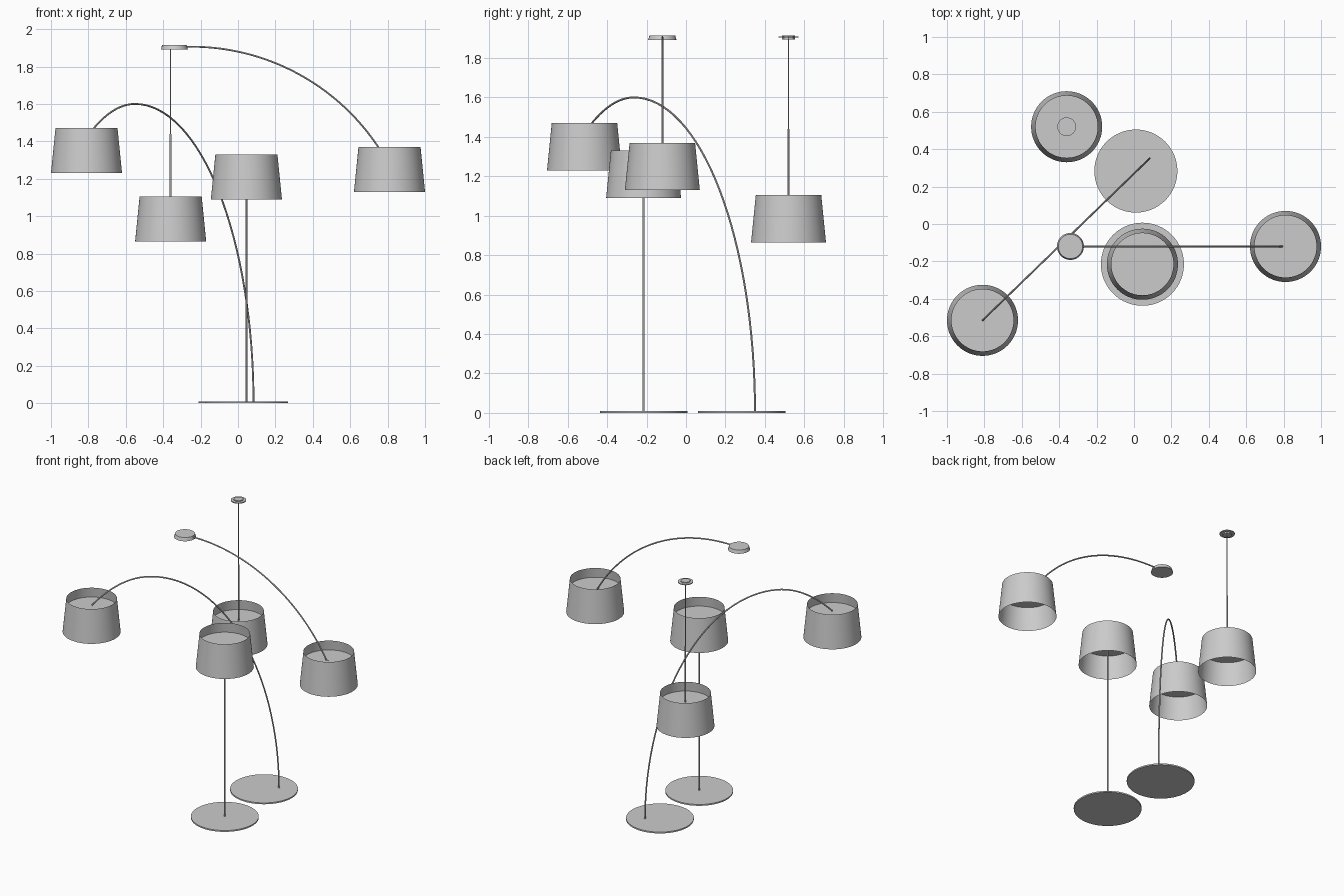
import bpy, bmesh, math
from mathutils import Vector

cube = bpy.data.objects.get("Cube")
if cube:
    bpy.data.objects.remove(cube, do_unlink=True)

grey = bpy.data.materials.new("light grey")
grey.use_nodes = True
colour = (0.6, 0.6, 0.6, 1)
grey.diffuse_color = colour
grey.node_tree.nodes["Principled BSDF"].inputs["Base Color"].default_value = colour


def add_mesh(name, bm):
    mesh = bpy.data.meshes.new(name)
    bm.to_mesh(mesh)
    bm.free()
    mesh.materials.append(grey)
    ob = bpy.data.objects.new(name, mesh)
    bpy.context.collection.objects.link(ob)
    bpy.ops.object.select_all(action='DESELECT')
    ob.select_set(True)
    bpy.context.view_layer.objects.active = ob
    bpy.ops.object.shade_smooth_by_angle(angle=math.radians(35))
    return ob


def cone(name, x, y, z0, z1, r0, r1, sides=64, capped=True):
    bm = bmesh.new()
    bmesh.ops.create_cone(bm, cap_ends=capped, segments=sides,
                          radius1=r0, radius2=r1, depth=z1 - z0)
    bmesh.ops.translate(bm, verts=bm.verts, vec=(x, y, (z0 + z1) / 2))
    return add_mesh(name, bm)


def tube(name, points, radius=0.005, sides=10):
    """Sweep a round section along a path lying in a vertical plane."""
    pts = [Vector(p) for p in points]
    flat = pts[-1] - pts[0]
    flat.z = 0
    side = flat.cross(Vector((0, 0, 1))).normalized()
    bm = bmesh.new()
    rings = []
    for i, p in enumerate(pts):
        along = (pts[min(i + 1, len(pts) - 1)] - pts[max(i - 1, 0)]).normalized()
        out = along.cross(side)
        angles = [math.tau * k / sides for k in range(sides)]
        rings.append([bm.verts.new(p + radius * (side * math.cos(a) + out * math.sin(a)))
                      for a in angles])
    for a, b in zip(rings, rings[1:]):
        for k in range(sides):
            n = (k + 1) % sides
            bm.faces.new((a[k], a[n], b[n], b[k]))
    bm.faces.new(rings[0])
    bm.faces.new(rings[-1])
    bmesh.ops.recalc_face_normals(bm, faces=bm.faces)
    return add_mesh(name, bm)


DISC_DEPTH = 0.07


def shade(name, x, y, top):
    # Open tapered drum with a diffuser disc set below its upper rim
    cone(name + "_shade", x, y, top - 0.24, top, 0.19, 0.166, capped=False)
    cone(name + "_diffuser", x, y, top - DISC_DEPTH - 0.004, top - DISC_DEPTH,
         0.172, 0.172)


# Arched floor lamp
foot, tip = Vector((0.083, 0.35, 0)), Vector((-0.81, -0.515, 0))
crest, height = 0.71, 1.6
path = []
for i in range(33):
    a = math.pi / 2 * i / 32
    p = foot.lerp(tip, crest * (1 - math.cos(a)))
    path.append((p.x, p.y, height * math.sin(a)))
for i in range(1, 17):
    s = i / 16
    p = foot.lerp(tip, crest + (1 - crest) * s)
    path.append((p.x, p.y, height - 0.18 * s * s))
tube("arched_floor_stem", path)
cone("arched_floor_base", 0.01, 0.283, 0, 0.01, 0.222, 0.222)
shade("arched_floor", -0.81, -0.515, 1.47)

# Straight floor lamp
cone("straight_floor_base", 0.045, -0.215, 0, 0.01, 0.222, 0.222)
cone("straight_floor_stem", 0.045, -0.215, 0.01, 1.33 - DISC_DEPTH, 0.005, 0.005, 12)
shade("straight_floor", 0.045, -0.215, 1.33)

# Pendant lamp
cone("pendant_flange", -0.36, 0.52, 1.903, 1.909, 0.05, 0.05, 48)
cone("pendant_cap", -0.36, 0.52, 1.894, 1.915, 0.032, 0.032, 8)
cone("pendant_cord", -0.36, 0.52, 1.42, 1.9, 0.003, 0.003, 12)
cone("pendant_rod", -0.36, 0.52, 1.105 - DISC_DEPTH, 1.44, 0.005, 0.005, 12)
shade("pendant", -0.36, 0.52, 1.105)

# Arched ceiling lamp
cone("ceiling_canopy", -0.34, -0.12, 1.891, 1.915, 0.072, 0.065, 48)
radius = 1.2
path = [(-0.3, -0.12, 1.906)]
for i in range(41):
    a = math.asin(1.045 / radius) * i / 40
    path.append((-0.25 + radius * math.sin(a), -0.12,
                 1.906 - radius * (1 - math.cos(a))))
path.append((0.807, -0.12, 1.37 - DISC_DEPTH - 0.003))
tube("ceiling_arm", path)
shade("ceiling", 0.81, -0.12, 1.37)
